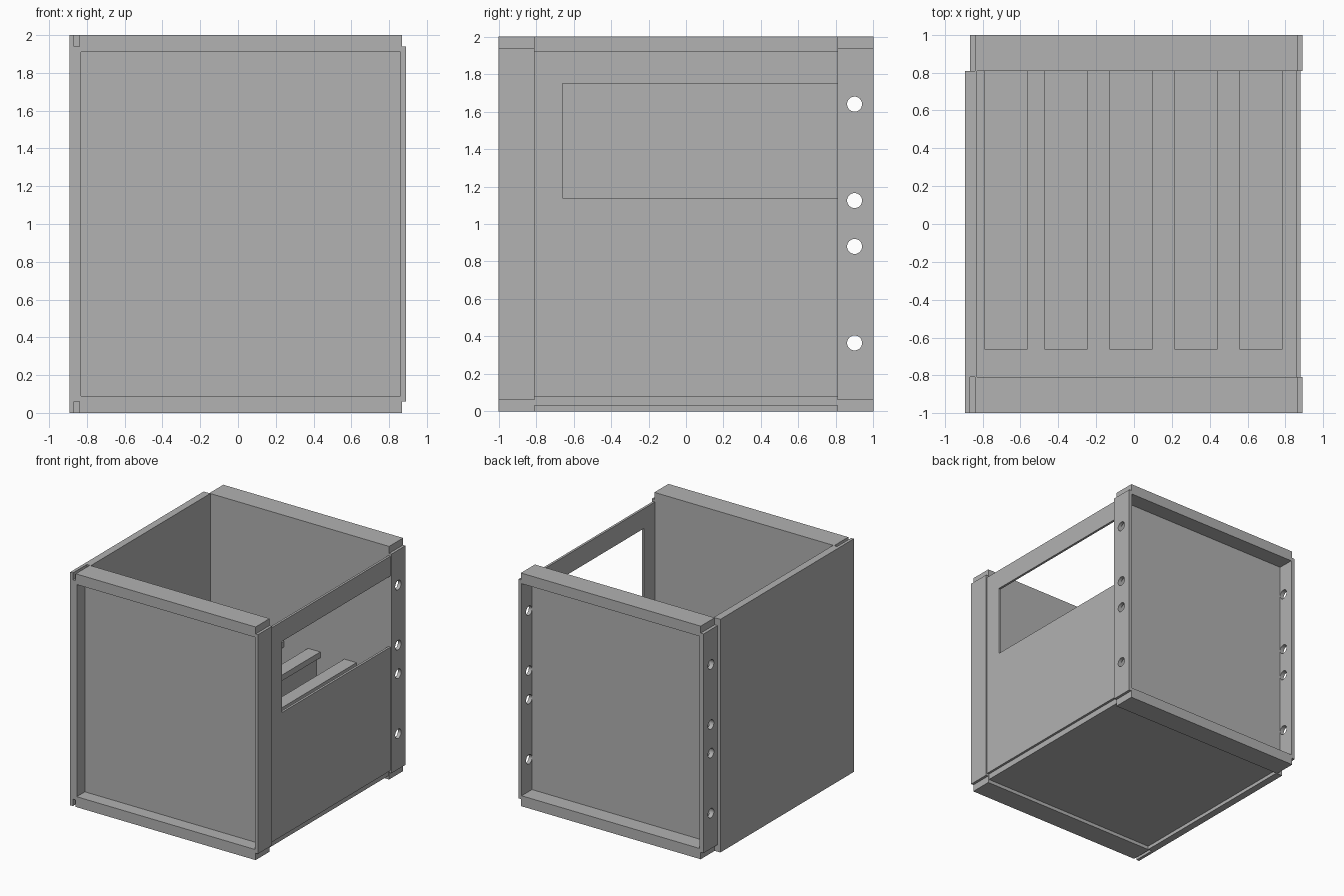
import bpy
import bmesh
from mathutils import Vector, Matrix

old = bpy.data.objects.get("Cube")
if old:
    bpy.data.objects.remove(old)

# One plain grey for the whole case
grey = bpy.data.materials.new("plain_grey")
grey.use_nodes = True
colour = (0.445, 0.445, 0.445, 1)
grey.diffuse_color = colour
grey.node_tree.nodes["Principled BSDF"].inputs["Base Color"].default_value = colour


def finish(name, bm):
    bmesh.ops.recalc_face_normals(bm, faces=bm.faces)
    mesh = bpy.data.meshes.new(name)
    bm.to_mesh(mesh)
    bm.free()
    mesh.materials.append(grey)
    obj = bpy.data.objects.new(name, mesh)
    bpy.context.collection.objects.link(obj)
    return obj


def box(name, x, y, z):
    bm = bmesh.new()
    bmesh.ops.create_cube(bm, size=1)
    for v in bm.verts:
        v.co = [(r[0] + r[1]) / 2 + c * (r[1] - r[0]) for c, r in zip(v.co, (x, y, z))]
    return finish(name, bm)


def prism(name, outline, axis, start, end):
    """Extrude a flat outline along x or z."""
    bm = bmesh.new()
    place = (lambda a, b: (start, a, b)) if axis == "x" else (lambda a, b: (a, b, start))
    face = bm.faces.new([bm.verts.new(place(a, b)) for a, b in outline])
    out = bmesh.ops.extrude_face_region(bm, geom=[face])
    step = Vector((end - start, 0, 0)) if axis == "x" else Vector((0, 0, end - start))
    bmesh.ops.translate(bm, vec=step, verts=[g for g in out["geom"] if isinstance(g, bmesh.types.BMVert)])
    return finish(name, bm)


def drill(obj, heights, y, radius):
    """Cut round holes through a part along x."""
    bm = bmesh.new()
    for z in heights:
        bmesh.ops.create_cone(bm, cap_ends=True, segments=32, radius1=radius, radius2=radius, depth=3,
                              matrix=Matrix.Translation((0, y, z)) @ Matrix.Rotation(1.5707963, 4, "Y"))
    cutter = finish("hole_cutter", bm)
    cutter.hide_render = True
    mod = obj.modifiers.new("holes", "BOOLEAN")
    mod.operation = "DIFFERENCE"
    mod.solver = "EXACT"
    mod.object = cutter
    bpy.context.view_layer.objects.active = obj
    bpy.ops.object.modifier_apply(modifier=mod.name)
    bpy.data.objects.remove(cutter)


INNER = 0.81          # inner face of both end frames
WALL_L, WALL_R = -0.83, 0.86

# End frames: recessed panel, two rails and two side flanges
for name, side, thick in (("front", -1, 0.08), ("back", 1, 0.05)):
    depth = sorted((side * INNER, side))
    panel = sorted((side * INNER, side * (INNER + thick)))
    box(name + "_panel", (WALL_L, WALL_R), panel, (0.05, 1.95))
    for part, z in (("bottom", (0, 0.09)), ("top", (1.91, 2))):
        box(f"{name}_{part}_rail", (-0.84, 0.867), depth, z)
    for part, x in (("right", (-0.867, WALL_L)), ("left", (WALL_R, 0.89))):
        flange = box(f"{name}_{part}_flange", x, depth, (0.06, 1.94))
        if side > 0:
            drill(flange, (0.365, 0.88, 1.125, 1.64), 0.9, 0.04)

# Solid side wall, thinner where it laps over the front frame
prism("solid_side_wall", [(-0.893, -1), (-0.867, -1), (-0.867, -INNER), (WALL_L, -INNER),
                          (WALL_L, INNER), (-0.893, INNER)], "z", 0, 2)

# Thin side wall with a window open towards the back frame
prism("window_side_wall", [(-INNER, 0.08), (INNER, 0.08), (INNER, 1.14), (-0.66, 1.14),
                           (-0.66, 1.75), (INNER, 1.75), (INNER, 1.92), (-INNER, 1.92)],
      "x", WALL_R, 0.88)

# Floor
box("floor", (WALL_L, WALL_R), (-INNER, INNER), (0.03, 0.08))

# Slotted shelf: a comb outline with slots open to the back
slots = [(-0.79, -0.563), (-0.473, -0.246), (-0.13, 0.098), (0.214, 0.442), (0.558, 0.786)]
outline = [(WALL_R, -INNER), (WALL_L, -INNER), (WALL_L, INNER)]
for a, b in slots:
    outline += [(a, INNER), (a, -0.66), (b, -0.66), (b, INNER)]
outline.append((WALL_R, INNER))
prism("slotted_shelf", outline, "z", 0.87, 0.92)

# Upright ribs under the shelf between the slots
for i, (left, right) in enumerate(zip(slots, slots[1:])):
    mid = (left[1] + right[0]) / 2
    box(f"shelf_rib_{i + 1}", (mid - 0.02, mid + 0.02), (-INNER, INNER), (0.08, 0.87))
